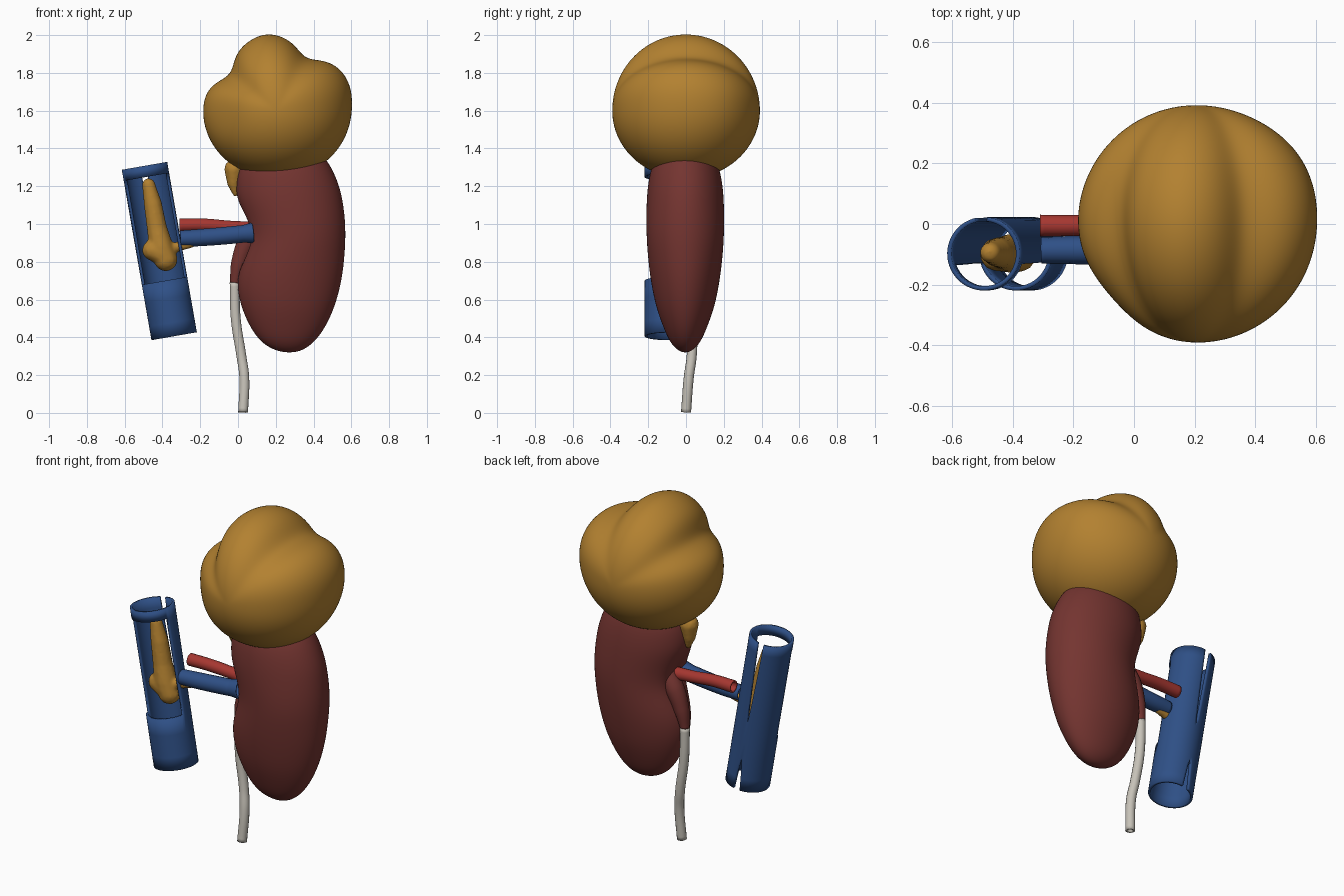
import bpy, bmesh, math
from mathutils import Vector, Matrix

if "Cube" in bpy.data.objects:
    bpy.data.objects.remove(bpy.data.objects["Cube"])


def material(name, rgb):
    m = bpy.data.materials.new(name)
    m.diffuse_color = (*rgb, 1)
    m.use_nodes = True
    m.node_tree.nodes["Principled BSDF"].inputs["Base Color"].default_value = m.diffuse_color
    return m


GOLD = material("ochre", (0.45, 0.22, 0.03))
MAROON = material("maroon", (0.175, 0.035, 0.03))
RED = material("bright red", (0.38, 0.038, 0.03))
BLUE = material("vein blue", (0.028, 0.08, 0.24))
GREY = material("warm grey", (0.57, 0.54, 0.48))


def add_mesh(name, bm, mat):
    bmesh.ops.recalc_face_normals(bm, faces=bm.faces)
    for f in bm.faces:
        f.smooth = True
    me = bpy.data.meshes.new(name)
    bm.to_mesh(me)
    bm.free()
    ob = bpy.data.objects.new(name, me)
    me.materials.append(mat)
    bpy.context.collection.objects.link(ob)
    return ob


def sharpen(ob, degrees=40):
    bpy.ops.object.select_all(action='DESELECT')
    ob.select_set(True)
    bpy.context.view_layer.objects.active = ob
    bpy.ops.object.shade_smooth_by_angle(angle=math.radians(degrees))


def tube(name, points, mat, wall=0.009):
    """Open-ended hollow tube through (x, y, z, radius) points."""
    cu = bpy.data.curves.new(name, 'CURVE')
    cu.dimensions = '3D'
    cu.bevel_depth = 1.0
    cu.bevel_resolution = 5
    cu.resolution_u = 10
    sp = cu.splines.new('BEZIER')
    sp.bezier_points.add(len(points) - 1)
    for bp, (x, y, z, r) in zip(sp.bezier_points, points):
        bp.co = (x, y, z)
        bp.radius = r
        bp.handle_left_type = bp.handle_right_type = 'AUTO'
    cu.materials.append(mat)
    ob = bpy.data.objects.new(name, cu)
    bpy.context.collection.objects.link(ob)
    sol = ob.modifiers.new("wall", 'SOLIDIFY')
    sol.thickness = wall
    sol.offset = 0
    return ob


def blob_chains(name, chains, mat, voxel=0.009):
    """Soft lump fused from balls laid along chains of (x, y, z, radius)."""
    bm = bmesh.new()
    for chain in chains:
        for a, b in zip(chain, chain[1:]):
            for i in range(7):
                p = Vector(a).lerp(Vector(b), i / 6)
                bmesh.ops.create_icosphere(bm, subdivisions=2, radius=p[3],
                                           matrix=Matrix.Translation(p[:3]))
    ob = add_mesh(name, bm, mat)
    rm = ob.modifiers.new("fuse", 'REMESH')
    rm.mode = 'VOXEL'
    rm.voxel_size = voxel
    rm.use_smooth_shade = True
    sm = ob.modifiers.new("soften", 'SMOOTH')
    sm.iterations = 5
    return ob


# Large lumpy mass: a sphere with broad grooves running front to back
# grooves: (angle in the front plane, depth, width in degrees, depth bias in y)
grooves = [(61, -0.068, 17, 0.0), (142, -0.073, 17, -0.25),
           (99, 0.016, 14, -0.1), (22, 0.014, 18, 0.2)]
bm = bmesh.new()
bmesh.ops.create_icosphere(bm, subdivisions=6, radius=1)
for v in bm.verts:
    d = v.co.normalized()
    theta = math.degrees(math.atan2(d.z, d.x))
    r = 0.391
    for ang, amount, width, bias in grooves:
        delta = (theta - ang + 180) % 360 - 180
        r += (amount * math.exp(-(delta / width) ** 2)
              * (1 - d.y ** 2) * (1 + bias * d.y))
    v.co = Vector((0.205 + d.x * r, d.y * r, 1.6 + d.z * r * (1.0 if d.z > 0 else 0.92)))
    # flatter front-left flank, fuller back-right flank
    corner = Vector((-0.75, -0.66, 0)).dot(d)
    v.co -= d * 0.022 * math.exp(10 * (corner - 1))
    v.co += d * 0.012 * math.exp(10 * (Vector((0.85, 0.52, 0.1)).dot(d) - 1))
add_mesh("large_mass", bm, GOLD)

# Bean-shaped organ: stacked ellipses (z, left x, right x, half depth)
sections = [(0.32, 0.245, 0.30, 0.015), (0.335, 0.185, 0.35, 0.045),
            (0.375, 0.12, 0.405, 0.082), (0.45, 0.065, 0.462, 0.115),
            (0.55, 0.02, 0.508, 0.152), (0.65, -0.005, 0.538, 0.174),
            (0.75, -0.003, 0.557, 0.19), (0.85, 0.026, 0.566, 0.2),
            (0.93, 0.045, 0.57, 0.205), (1.02, 0.03, 0.568, 0.207),
            (1.12, -0.006, 0.556, 0.205), (1.2, -0.013, 0.538, 0.199),
            (1.3, 0.0, 0.497, 0.182), (1.38, 0.05, 0.44, 0.14),
            (1.44, 0.14, 0.35, 0.07)]
bm = bmesh.new()
N = 40
rings = []
for z, xl, xr, hy in sections:
    ring = []
    for i in range(N):
        a = math.tau * i / N
        x = (xl + xr) / 2 + (xr - xl) / 2 * math.cos(a)
        y = hy * math.sin(a)
        if math.cos(a) < 0:  # hollow where the vessels enter
            x += 0.06 * math.exp(-(y / 0.06) ** 2 - ((z - 0.93) / 0.1) ** 2)
        ring.append(bm.verts.new((x, y - 0.004, z)))
    rings.append(ring)
for r0, r1 in zip(rings, rings[1:]):
    for i in range(N):
        j = (i + 1) % N
        bm.faces.new((r0[i], r0[j], r1[j], r1[i]))
bm.faces.new(rings[0])
bm.faces.new(rings[-1])
organ = add_mesh("bean_organ", bm, MAROON)
smooth = organ.modifiers.new("smooth", 'SUBSURF')
smooth.levels = smooth.render_levels = 2

# Small gland tucked under the mass
blob_chains("small_gland", [[(-0.014, 0.0, 1.16, 0.015), (-0.022, 0.0, 1.22, 0.037),
                             (-0.02, 0.0, 1.29, 0.054)]], GOLD, 0.007)

# Collecting funnel and drain tube
tube("funnel", [(0.11, 0.03, 0.98, 0.05), (0.05, 0.035, 0.9, 0.05),
                (0.005, 0.035, 0.79, 0.038), (-0.018, 0.035, 0.685, 0.021)], MAROON)
tube("drain_tube", [(-0.018, 0.035, 0.69, 0.022), (-0.012, 0.035, 0.5, 0.022),
                    (0.018, 0.03, 0.3, 0.022), (0.033, 0.015, 0.19, 0.022),
                    (0.027, 0.0, 0.003, 0.022)], GREY)

# Side vessels
tube("artery", [(-0.31, -0.005, 0.994, 0.031), (-0.18, -0.005, 0.995, 0.03),
                (-0.05, 0.0, 0.985, 0.029), (0.1, 0.0, 0.975, 0.032)], RED)
tube("side_vein", [(-0.305, -0.087, 0.923, 0.039), (-0.2, -0.086, 0.928, 0.042),
                   (-0.05, -0.088, 0.94, 0.043), (0.03, -0.09, 0.948, 0.043),
                   (0.08, -0.087, 0.953, 0.052)], BLUE)

# Main vein: tilted tube, front window, tapering slits along the back
bottom, top = Vector((-0.338, -0.098, 0.406)), Vector((-0.495, -0.098, 1.308))
axis = top - bottom
side = Vector((axis.z, 0, -axis.x)).normalized()
WIN_LOW, WIN_HIGH = 0.325, 0.935
SLIT = math.radians(94)
levels = [0, 0.08, 0.16, 0.22, WIN_LOW, 0.45, 0.5, 0.6, 0.75, 0.88, WIN_HIGH, 1]
bm = bmesh.new()
N = 64
rows = []
for t in levels:
    w = 0.16 * max((0.22 - t) / 0.22, (t - 0.45) / 0.55, 0) ** 0.7
    row = []
    for i in range(N + 1):
        a = SLIT + w + (math.tau - 2 * w) * i / N
        row.append(bm.verts.new(bottom + axis * t + side * 0.115 * math.cos(a)
                                + Vector((0, 0.114 * math.sin(a), 0))))
    rows.append(row)
for k in range(len(levels) - 1):
    for i in range(N):
        mid = SLIT + math.tau * (i + 0.5) / N
        in_window = WIN_LOW <= levels[k] < WIN_HIGH and math.sin(mid) < -0.24
        if not in_window:
            bm.faces.new((rows[k][i], rows[k][i + 1], rows[k + 1][i + 1], rows[k + 1][i]))
bmesh.ops.remove_doubles(bm, verts=bm.verts, dist=0.0005)
bmesh.ops.delete(bm, geom=[v for v in bm.verts if not v.link_faces], context='VERTS')
vein = add_mesh("main_vein", bm, BLUE)
sharpen(vein)
sol = vein.modifiers.new("wall", 'SOLIDIFY')
sol.thickness = 0.014
sol.offset = 0

# Clot inside the main vein, with a tongue into the side vein
blob_chains("clot", [
    [(-0.473, -0.094, 1.208, 0.036), (-0.45, -0.094, 1.1, 0.05),
     (-0.428, -0.095, 0.97, 0.056), (-0.408, -0.097, 0.88, 0.066),
     (-0.382, -0.097, 0.812, 0.064)],
    [(-0.452, -0.1, 0.862, 0.057), (-0.40, -0.1, 0.84, 0.062)],
    [(-0.38, -0.095, 0.865, 0.03), (-0.25, -0.088, 0.897, 0.026)]], GOLD)
